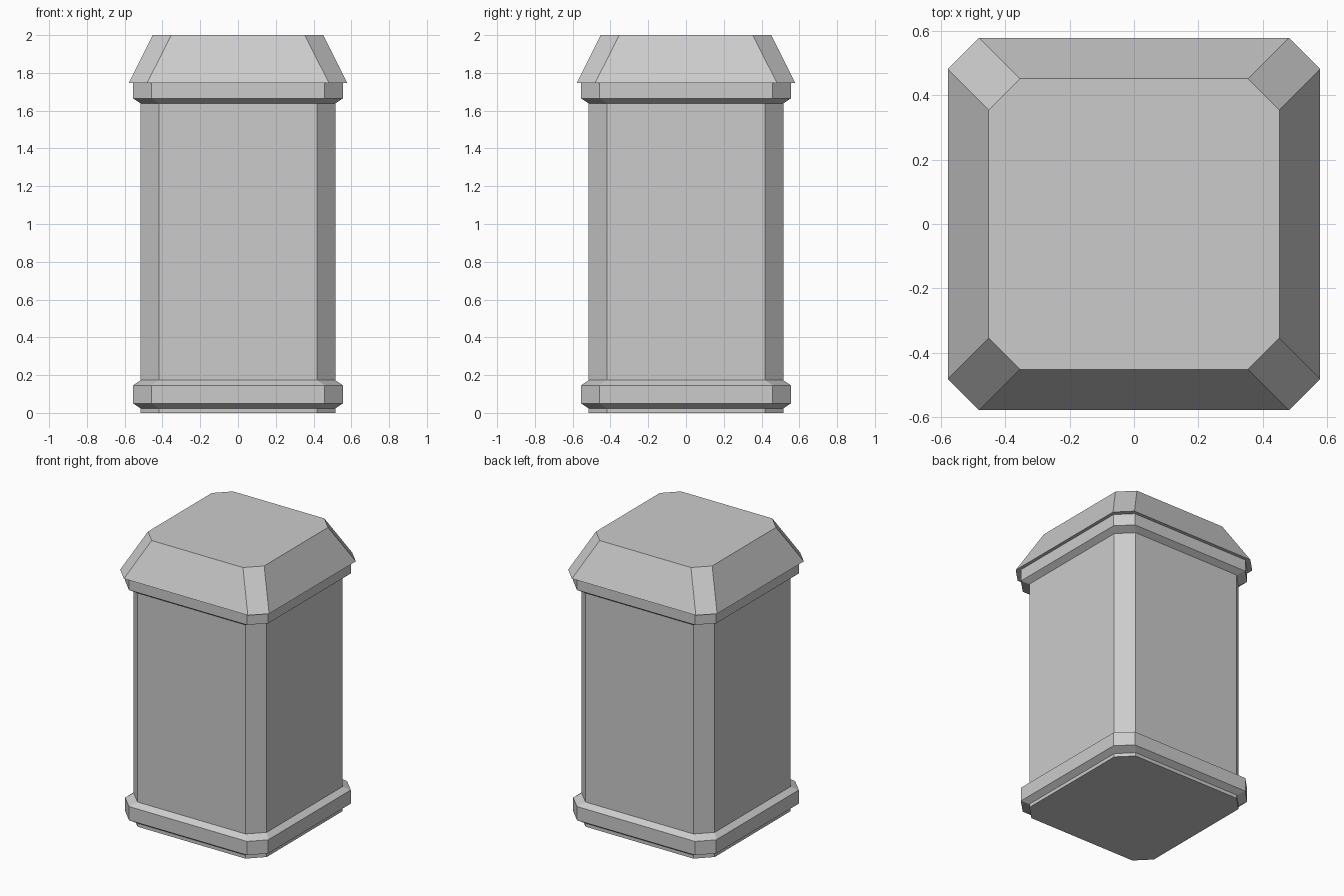
import bpy, bmesh

if "Cube" in bpy.data.objects:
    bpy.data.objects.remove(bpy.data.objects["Cube"])

CUT = 0.097  # corner chamfer, the same at every level

# Outline from bottom to top: (half width, height)
PROFILE = [
    (0.516, 0.0), (0.516, 0.024),                                   # foot
    (0.555, 0.05), (0.555, 0.146), (0.516, 0.173),                  # base band
    (0.516, 1.639),                                                 # shaft
    (0.555, 1.665), (0.555, 1.747),                                 # collar
    (0.578, 1.747), (0.451, 2.0),                                   # sloped cap
]


def octagon(bm, r, z):
    """Ring of a square with chamfered corners, counter-clockwise."""
    c = r - CUT
    pts = [(r, -c), (r, c), (c, r), (-c, r), (-r, c), (-r, -c), (-c, -r), (c, -r)]
    return [bm.verts.new((x, y, z)) for x, y in pts]


def loft(name, profile):
    bm = bmesh.new()
    rings = [octagon(bm, r, z) for r, z in profile]
    for low, high in zip(rings, rings[1:]):
        for i in range(8):
            j = (i + 1) % 8
            bm.faces.new((low[i], low[j], high[j], high[i]))
    bm.faces.new(rings[0][::-1])
    bm.faces.new(rings[-1])
    bmesh.ops.recalc_face_normals(bm, faces=bm.faces)
    mesh = bpy.data.meshes.new(name)
    bm.to_mesh(mesh)
    bm.free()
    obj = bpy.data.objects.new(name, mesh)
    bpy.context.collection.objects.link(obj)
    return obj


# Whole bollard as one closed shell
loft("chamfered_bollard", PROFILE)
